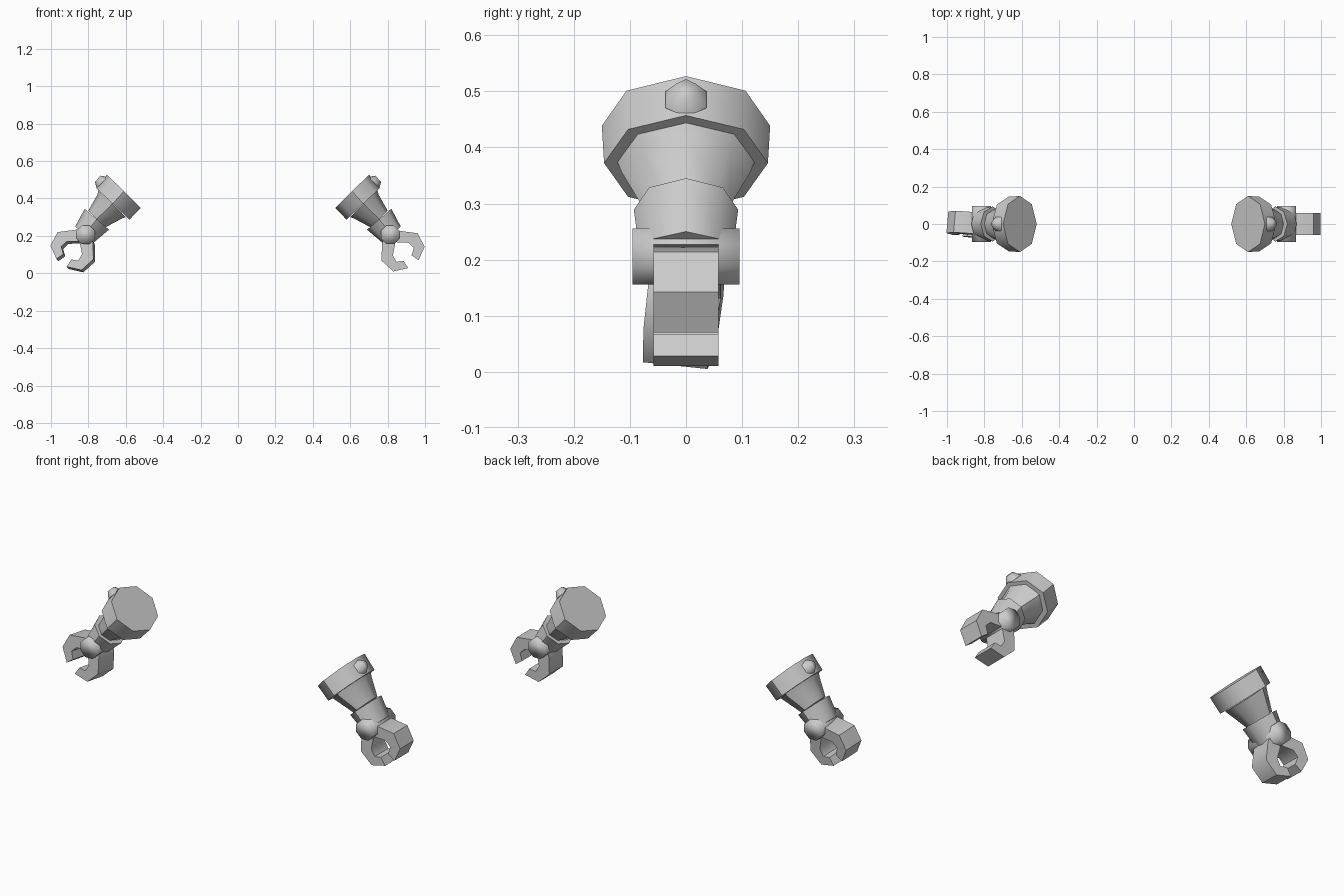
import bpy, bmesh, math
from mathutils import Vector, Matrix

cube = bpy.data.objects.get("Cube")
if cube:
    bpy.data.objects.remove(cube)

grey = bpy.data.materials.new("plain grey")
grey.use_nodes = True
grey.diffuse_color = (0.6, 0.6, 0.6, 1)
grey.node_tree.nodes["Principled BSDF"].inputs["Base Color"].default_value = (0.6, 0.6, 0.6, 1)

HAND_PIVOT = Vector((0.815, 0, 0.206))


def finish(bm, name, side, angle, tilt):
    """Mirror to the wanted side, optionally tilt about the pivot, and make the object."""
    if side < 0:
        bmesh.ops.scale(bm, vec=(-1, 1, 1), verts=bm.verts)
        if tilt:
            p = Vector((-HAND_PIVOT.x, 0, HAND_PIVOT.z))
            turn = Matrix.Rotation(math.radians(-5), 4, 'Z') @ Matrix.Rotation(math.radians(-6), 4, 'X')
            bmesh.ops.transform(bm, matrix=Matrix.Translation(p) @ turn @ Matrix.Translation(-p),
                                verts=bm.verts)
    bmesh.ops.recalc_face_normals(bm, faces=bm.faces)
    mesh = bpy.data.meshes.new(name)
    bm.to_mesh(mesh)
    bm.free()
    mesh.materials.append(grey)
    obj = bpy.data.objects.new(("left_" if side > 0 else "right_") + name, mesh)
    bpy.context.collection.objects.link(obj)
    bpy.ops.object.select_all(action='DESELECT')
    obj.select_set(True)
    bpy.context.view_layer.objects.active = obj
    bpy.ops.object.shade_smooth_by_angle(angle=math.radians(angle))


def loft(name, side, rings, sides=8, angle=50, tilt=False):
    """Each ring: two opposite rim points in the xz plane, and the half width along y."""
    bm = bmesh.new()
    loops = []
    for (x0, z0), (x1, z1), ry in rings:
        c = Vector(((x0 + x1) / 2, 0, (z0 + z1) / 2))
        u = Vector(((x1 - x0) / 2, 0, (z1 - z0) / 2))
        loops.append([bm.verts.new(c + u * math.cos(a) + Vector((0, ry * math.sin(a), 0)))
                      for a in (2 * math.pi * i / sides for i in range(sides))])
    for a, b in zip(loops, loops[1:]):
        for i in range(sides):
            j = (i + 1) % sides
            bm.faces.new((a[i], a[j], b[j], b[i]))
    bm.faces.new(loops[0])
    bm.faces.new(loops[-1])
    finish(bm, name, side, angle, tilt)


def claw(name, side, outer, inner, half=0.058):
    """Extrude a hooked profile, given as matching outer and inner edges, along y."""
    bm = bmesh.new()
    rows = [[bm.verts.new((x, y, z)) for y in (-half, half)] for x, z in outer + inner[::-1]]
    n = len(rows)
    for i in range(n):
        a, b = rows[i], rows[(i + 1) % n]
        bm.faces.new((a[0], a[1], b[1], b[0]))
    for k in (0, 1):
        for i in range(len(outer) - 1):
            bm.faces.new((rows[i][k], rows[i + 1][k], rows[n - 2 - i][k], rows[n - 1 - i][k]))
    finish(bm, name, side, 50, True)


for side in (1, -1):
    # Sleeve end and tapering forearm
    loft("cuff", side, [((0.52, 0.35), (0.70, 0.527), 0.15),
                        ((0.58, 0.287), (0.76, 0.457), 0.146)])
    loft("forearm", side, [((0.60, 0.30), (0.745, 0.447), 0.122),
                           ((0.62, 0.293), (0.752, 0.42), 0.115),
                           ((0.71, 0.245), (0.80, 0.335), 0.075)])
    # Small stud on the outer face of the cuff
    loft("stud", side, [((0.695, 0.515), (0.755, 0.455), 0.042),
                        ((0.735, 0.522), (0.765, 0.488), 0.02)], sides=6, angle=80)
    # Wrist block
    loft("wrist", side, [((0.69, 0.233), (0.82, 0.345), 0.093),
                         ((0.773, 0.163), (0.87, 0.25), 0.082)])

    # Hinge pin through the hand
    bm = bmesh.new()
    bmesh.ops.create_cone(bm, cap_ends=True, segments=8, radius1=0.054, radius2=0.054, depth=0.19,
                          matrix=Matrix.Translation(HAND_PIVOT)
                          @ Matrix.Rotation(math.pi / 2, 4, 'X') @ Matrix.Rotation(math.pi / 8, 4, 'Z'))
    finish(bm, "hinge_pin", side, 100, False)

    # Pair of hooked fingers
    claw("outer_claw", side,
         [(0.81, 0.21), (0.855, 0.228), (0.96, 0.214), (0.998, 0.142), (0.965, 0.07)],
         [(0.81, 0.17), (0.858, 0.165), (0.912, 0.163), (0.94, 0.136), (0.928, 0.096)])
    claw("lower_claw", side,
         [(0.785, 0.2), (0.77, 0.16), (0.767, 0.068), (0.83, 0.01), (0.91, 0.028)],
         [(0.83, 0.2), (0.84, 0.155), (0.828, 0.095), (0.848, 0.061), (0.885, 0.067)])
